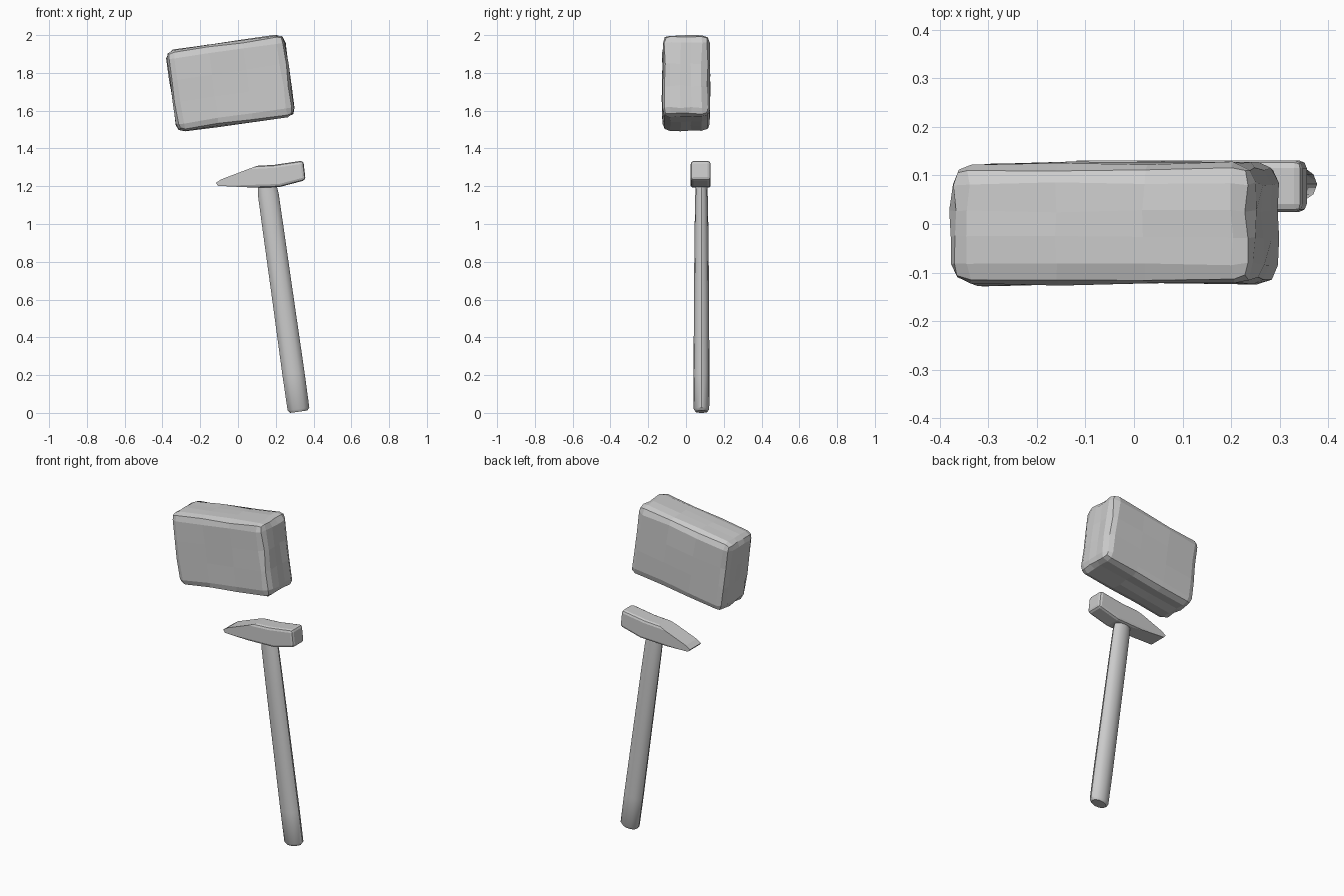
import bpy, bmesh, random
from math import radians, sin, cos, pi
from mathutils import Vector, Matrix

if "Cube" in bpy.data.objects:
    bpy.data.objects.remove(bpy.data.objects["Cube"])

random.seed(4)
TILT = radians(8)
TOOL_Y = 0.078


def make_object(name, bm):
    bmesh.ops.recalc_face_normals(bm, faces=bm.faces)
    mesh = bpy.data.meshes.new(name)
    bm.to_mesh(mesh)
    bm.free()
    ob = bpy.data.objects.new(name, mesh)
    bpy.context.collection.objects.link(ob)
    return ob


def roughen(bm, amount):
    for v in bm.verts:
        v.co += Vector([random.uniform(-amount, amount) for _ in range(3)])


def chamfer(bm, edges, width, segments):
    bmesh.ops.bevel(bm, geom=edges, offset=width, segments=segments,
                    profile=0.5, affect='EDGES')


# Floating stone block: chipped, tilted slab
bm = bmesh.new()
bmesh.ops.create_cube(bm, size=1)
bmesh.ops.scale(bm, vec=(0.632, 0.25, 0.434), verts=bm.verts)
chamfer(bm, bm.edges[:], 0.042, 2)
long_edges = [e for e in bm.edges if e.calc_length() > 0.1]
bmesh.ops.subdivide_edges(bm, edges=long_edges, cuts=2, use_grid_fill=True)
roughen(bm, 0.004)
bmesh.ops.transform(bm, verts=bm.verts, matrix=Matrix.Translation(
    (-0.04, 0, 1.745)) @ Matrix.Rotation(-TILT, 4, 'Y'))
make_object("stone_block", bm)

# Hammer head: side profile extruded across y, wedge on the left
profile = [(-0.118, 1.217), (-0.09, 1.236), (0.10, 1.308), (0.19, 1.313),
           (0.346, 1.336), (0.358, 1.232), (0.22, 1.196), (0.10, 1.192),
           (-0.105, 1.202)]
bm = bmesh.new()
face = bm.faces.new([bm.verts.new((x, TOOL_Y - 0.053, z)) for x, z in profile])
ext = bmesh.ops.extrude_face_region(bm, geom=[face])
bmesh.ops.translate(bm, vec=(0, 0.106, 0), verts=[
    g for g in ext['geom'] if isinstance(g, bmesh.types.BMVert)])
bmesh.ops.recalc_face_normals(bm, faces=bm.faces)
sharp = [e for e in bm.edges if e.calc_face_angle(0) > radians(50)
         and min(v.co.x for v in e.verts) > 0.05]
chamfer(bm, sharp, 0.016, 2)
make_object("hammer_head", bm)

# Handle: oval rings (height along axis, half width, half depth)
rings = [(0.0, 0.046, 0.032), (0.014, 0.058, 0.041), (0.20, 0.059, 0.042),
         (0.60, 0.057, 0.040), (0.95, 0.056, 0.037), (1.16, 0.055, 0.033),
         (1.25, 0.045, 0.030)]
SIDES = 12
bm = bmesh.new()
loops = []
for h, rx, ry in rings:
    loops.append([bm.verts.new((rx * cos(2 * pi * i / SIDES),
                                ry * sin(2 * pi * i / SIDES), h))
                  for i in range(SIDES)])
for a, b in zip(loops, loops[1:]):
    for i in range(SIDES):
        j = (i + 1) % SIDES
        bm.faces.new((a[i], a[j], b[j], b[i]))
bm.faces.new(loops[0])
bm.faces.new(loops[-1])
bmesh.ops.transform(bm, verts=bm.verts, matrix=Matrix.Translation(
    (0.322, TOOL_Y + 0.004, 0.009)) @ Matrix.Rotation(-TILT, 4, 'Y'))
low = min(v.co.z for v in bm.verts)
bmesh.ops.translate(bm, vec=(0, 0, -low), verts=bm.verts)
handle = make_object("hammer_handle", bm)

# Soft shading around the handle only, rim stays crisp
bpy.context.view_layer.objects.active = handle
handle.select_set(True)
bpy.ops.object.shade_smooth_by_angle(angle=radians(35))
